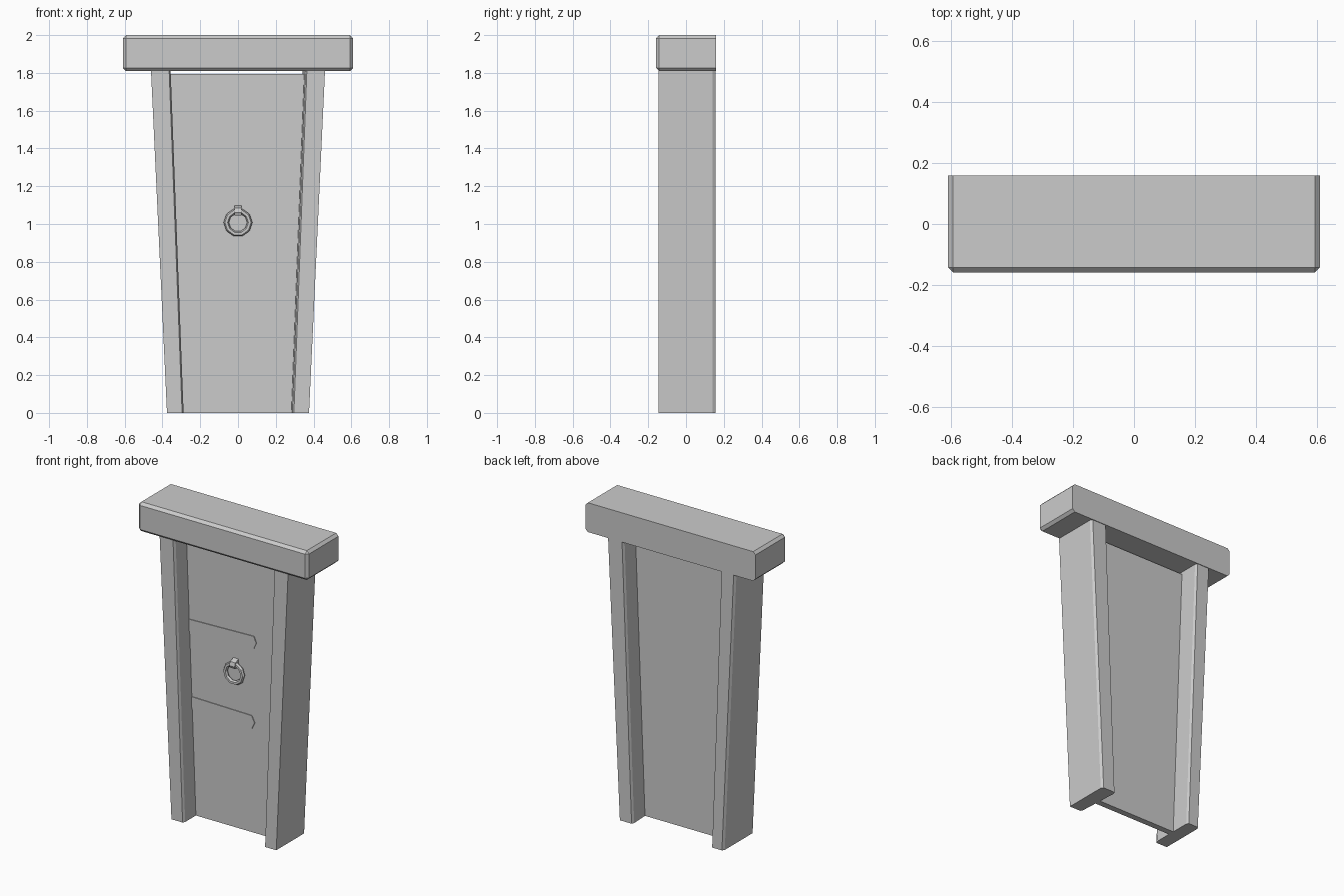
import bpy, bmesh, math

if "Cube" in bpy.data.objects:
    bpy.data.objects.remove(bpy.data.objects["Cube"])


def make_object(name, bm):
    bmesh.ops.recalc_face_normals(bm, faces=bm.faces)
    mesh = bpy.data.meshes.new(name)
    bm.to_mesh(mesh)
    bm.free()
    obj = bpy.data.objects.new(name, mesh)
    bpy.context.collection.objects.link(obj)
    return obj


def loft(name, first, second):
    """Solid between two matching outlines."""
    bm = bmesh.new()
    a = [bm.verts.new(p) for p in first]
    b = [bm.verts.new(p) for p in second]
    bm.faces.new(a)
    bm.faces.new(b)
    n = len(a)
    for i in range(n):
        bm.faces.new((a[i], a[(i + 1) % n], b[(i + 1) % n], b[i]))
    return make_object(name, bm)


def slab(name, outline, y0, y1):
    return loft(name, [(x, y0, z) for x, z in outline],
                [(x, y1, z) for x, z in outline])


# Lintel: block with every edge chamfered except around its flat back
bm = bmesh.new()
bmesh.ops.create_cube(bm, size=1)
for v in bm.verts:
    v.co = (v.co.x * 1.22, v.co.y * 0.318, 1.905 + v.co.z * 0.19)
edges = [e for e in bm.edges if min(v.co.y for v in e.verts) < 0]
bmesh.ops.bevel(bm, geom=edges, offset=0.017, segments=1, affect='EDGES')
make_object("lintel", bm)


# Leaning posts with chamfered inner edges and outer back edge
def post_section(side, inner, outer, z):
    slant = 0.014 if side > 0 else 0.0
    pts = [(inner + 0.008, -0.145), (outer, -0.145), (outer, 0.14),
           (outer - 0.01, 0.155), (inner + 0.008 - slant, 0.155),
           (inner - slant, 0.14), (inner, -0.13)]
    return [(side * x, y, z) for x, y in pts]


for label, side in (("left", -1), ("right", 1)):
    loft(label + "_post", post_section(side, 0.288, 0.376, 0),
         post_section(side, 0.357, 0.461, 1.82))

# Recessed door panel
slab("door", [(-0.30, 0), (0.30, 0), (0.362, 1.795), (-0.362, 1.795)],
     -0.02, 0.02)

# Pointed hinge straps
slab("upper_strap", [(-0.345, 1.185), (0.13, 1.195), (0.148, 1.235),
                     (0.13, 1.275), (-0.345, 1.262)], -0.025, -0.01)
slab("lower_strap", [(-0.325, 0.685), (0.115, 0.67), (0.136, 0.715),
                     (0.115, 0.757), (-0.325, 0.765)], -0.025, -0.01)

# Ring handle and the staple holding it
bpy.ops.mesh.primitive_torus_add(major_segments=10, minor_segments=6,
                                 major_radius=0.062, minor_radius=0.014,
                                 location=(0, -0.04, 1.008),
                                 rotation=(math.pi / 2, 0, 0))
bpy.context.object.name = "ring_handle"
staple = [(-0.01, 1.10), (-0.055, 1.085), (-0.062, 1.06), (-0.055, 1.045),
          (-0.01, 1.045)]
loft("ring_staple", [(-0.019, y, z) for y, z in staple],
     [(0.019, y, z) for y, z in staple])
